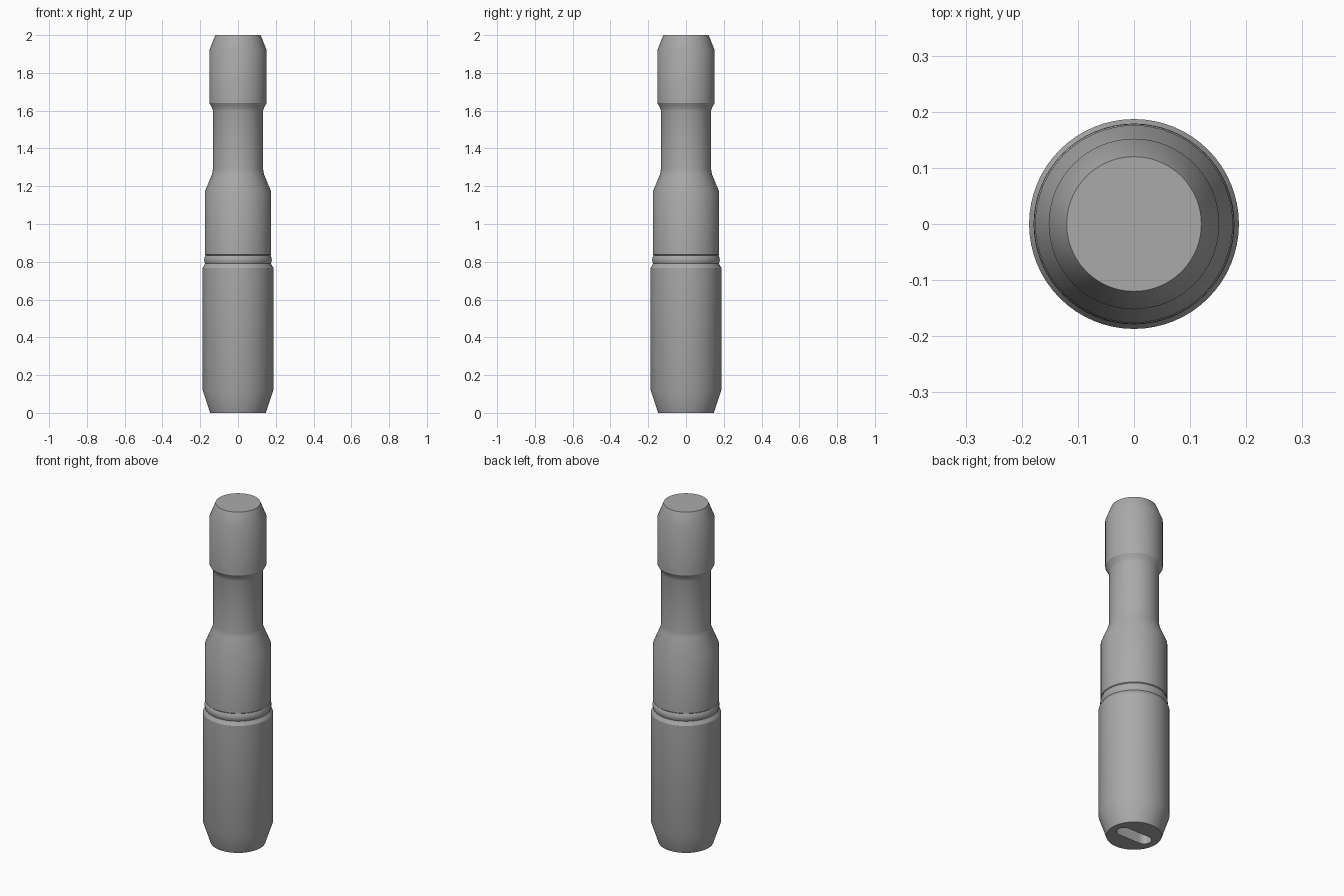
import bpy, bmesh, math
from mathutils import Matrix

if "Cube" in bpy.data.objects:
    bpy.data.objects.remove(bpy.data.objects["Cube"])

SIDES = 64
grey = bpy.data.materials.new("plain grey")
grey.diffuse_color = (0.4, 0.4, 0.4, 1)
grey.use_nodes = True
grey.node_tree.nodes["Principled BSDF"].inputs["Base Color"].default_value = grey.diffuse_color


def make_object(name, bm):
    bmesh.ops.recalc_face_normals(bm, faces=bm.faces)
    mesh = bpy.data.meshes.new(name)
    bm.to_mesh(mesh)
    bm.free()
    mesh.materials.append(grey)
    ob = bpy.data.objects.new(name, mesh)
    bpy.context.collection.objects.link(ob)
    return ob


def lathe(name, profile):
    """Solid of revolution from (radius, height) points, capped at both ends."""
    bm = bmesh.new()
    rings = [[bm.verts.new((r * math.cos(2 * math.pi * i / SIDES),
                            r * math.sin(2 * math.pi * i / SIDES), z))
              for i in range(SIDES)] for r, z in profile]
    for a, b in zip(rings, rings[1:]):
        for i in range(SIDES):
            j = (i + 1) % SIDES
            bm.faces.new((a[i], a[j], b[j], b[i]))
    bm.faces.new(rings[0])
    bm.faces.new(rings[-1])
    return make_object(name, bm)


def slot_prism(name, half_len, radius, z0, z1):
    """Round-ended prism along x."""
    bm = bmesh.new()
    points = []
    for end in (1, -1):
        for k in range(17):
            a = math.pi * (k / 16 - 0.5) + (0 if end > 0 else math.pi)
            points.append((end * half_len + radius * math.cos(a), radius * math.sin(a)))
    low = [bm.verts.new((x, y, z0)) for x, y in points]
    high = [bm.verts.new((x, y, z1)) for x, y in points]
    bm.faces.new(low)
    bm.faces.new(high)
    for i in range(len(points)):
        j = (i + 1) % len(points)
        bm.faces.new((low[i], low[j], high[j], high[i]))
    return make_object(name, bm)


# Turned body: lower barrel, ringed groove, shoulder, neck and head
body = lathe("turned_body", [
    (0.147, 0.0), (0.187, 0.12), (0.187, 0.768),
    (0.178, 0.783), (0.174, 0.79), (0.178, 0.80), (0.179, 0.81), (0.178, 0.82),
    (0.172, 0.834), (0.176, 0.838),
    (0.176, 1.17), (0.137, 1.265), (0.133, 1.29),
    (0.133, 1.60), (0.137, 1.615), (0.152, 1.64),
    (0.152, 1.92), (0.12, 2.0)])

# Blind slot in the base
cutter = slot_prism("slot_cutter", 0.07, 0.04, -0.1, 0.2)
cutter.hide_render = True
mod = body.modifiers.new("base slot", 'BOOLEAN')
mod.operation = 'DIFFERENCE'
mod.solver = 'EXACT'
mod.object = cutter

bpy.context.view_layer.objects.active = body
body.select_set(True)
bpy.ops.object.modifier_apply(modifier=mod.name)
bpy.data.objects.remove(cutter)
bpy.ops.object.shade_smooth_by_angle(angle=math.radians(30))
